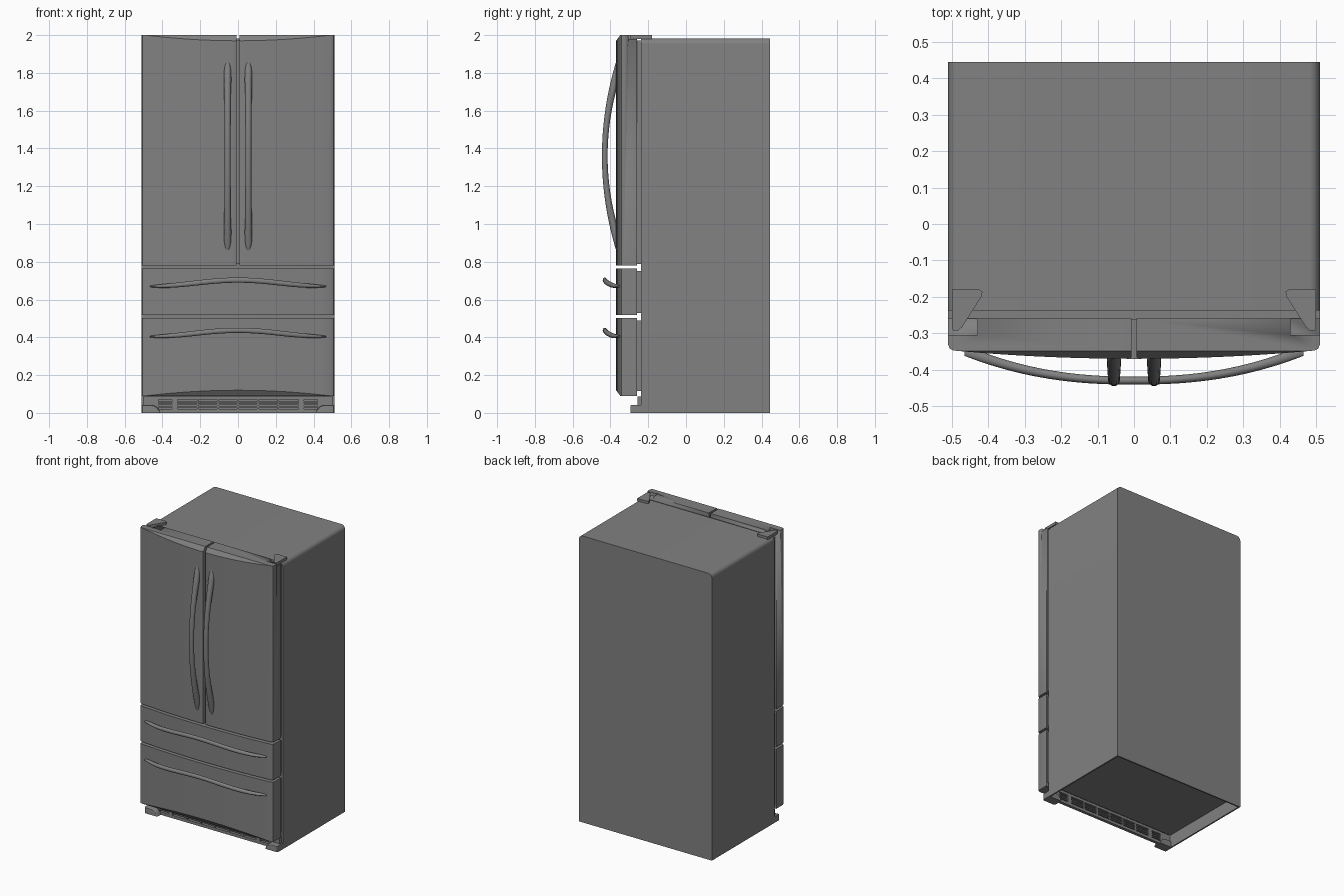
import bpy, bmesh, math
from mathutils import Vector

if "Cube" in bpy.data.objects:
    bpy.data.objects.remove(bpy.data.objects["Cube"])

grey = bpy.data.materials.new("appliance_grey")
grey.diffuse_color = (0.22, 0.22, 0.22, 1)
grey.use_nodes = True
grey.node_tree.nodes["Principled BSDF"].inputs["Base Color"].default_value = grey.diffuse_color


def finish(name, bm, angle=30):
    bmesh.ops.recalc_face_normals(bm, faces=bm.faces)
    mesh = bpy.data.meshes.new(name)
    bm.to_mesh(mesh)
    bm.free()
    mesh.materials.append(grey)
    ob = bpy.data.objects.new(name, mesh)
    bpy.context.collection.objects.link(ob)
    bpy.ops.object.select_all(action='DESELECT')
    ob.select_set(True)
    bpy.context.view_layer.objects.active = ob
    bpy.ops.object.shade_smooth_by_angle(angle=math.radians(angle))
    return ob


def prism_bm(pts, lo, hi, axis):
    """Extrude a 2D outline along y (points are x,z) or along z (points are x,y)."""
    bm = bmesh.new()
    place = (lambda p, h: (p[0], h, p[1])) if axis == 'Y' else (lambda p, h: (p[0], p[1], h))
    a = [bm.verts.new(place(p, lo)) for p in pts]
    b = [bm.verts.new(place(p, hi)) for p in pts]
    bm.faces.new(a)
    bm.faces.new(b[::-1])
    for i in range(len(pts)):
        j = (i + 1) % len(pts)
        bm.faces.new((a[i], a[j], b[j], b[i]))
    return bm


def box_into(bm, x0, x1, y0, y1, z0, z1):
    vs = bmesh.ops.create_cube(bm, size=1)['verts']
    for v in vs:
        v.co = Vector(((x0 + x1) / 2 + v.co.x * (x1 - x0),
                       (y0 + y1) / 2 + v.co.y * (y1 - y0),
                       (z0 + z1) / 2 + v.co.z * (z1 - z0)))


def box(name, *dims):
    bm = bmesh.new()
    box_into(bm, *dims)
    return finish(name, bm)


def loft(name, rings):
    """Skin a list of closed rings into a capped tube."""
    bm = bmesh.new()
    loops = [[bm.verts.new(p) for p in r] for r in rings]
    for a, b in zip(loops, loops[1:]):
        for i in range(len(a)):
            j = (i + 1) % len(a)
            bm.faces.new((a[i], a[j], b[j], b[i]))
    bm.faces.new(loops[0])
    bm.faces.new(loops[-1][::-1])
    return finish(name, bm, 50)


# Cabinet: inverted U outline with rounded top corners, hollow underneath
R, W, H = 0.03, 0.51, 1.983
side = [(W - 0.01, 0.09), (W - 0.01, 0), (W, 0)]
side += [(W - R + R * math.cos(a), H - R + R * math.sin(a))
         for a in [math.pi / 2 * i / 8 for i in range(9)]]
cabinet = side + [(-x, z) for x, z in reversed(side)]
finish("cabinet", prism_bm(cabinet, -0.238, 0.445, 'Y'))
box("cabinet_back_skirt", -0.5, 0.5, 0.435, 0.445, 0, 0.09)

# Door seals, set back a little from the sides
for name, z0, z1 in (("door_seal", 0.787, 1.972), ("upper_drawer_seal", 0.53, 0.75),
                     ("lower_drawer_seal", 0.115, 0.49)):
    box(name, -0.5, 0.5, -0.262, -0.237, z0, z1)


# Bowed door and drawer fronts
def front_y(x):
    return -0.37 + 0.023 * (x / 0.5) ** 2


def front_outline(x0, x1):
    def corner(x, s, r):
        y = front_y(x)
        return [(x, y + r), (x - s * 0.3 * r, y + 0.3 * r), (x - s * r, front_y(x - s * r))]
    r0, r1 = [0.014 if abs(x) > 0.5 else 0.006 for x in (x0, x1)]
    n = 20
    xs = [x0 + r0 + (x1 - x0 - r0 - r1) * i / n for i in range(1, n)]
    return ([(x0, -0.26)] + corner(x0, -1, r0) + [(x, front_y(x)) for x in xs]
            + corner(x1, 1, r1)[::-1] + [(x1, -0.26)])


def panel(name, x0, x1, z0, z1, slant=0):
    """Bowed panel; slant +1 / -1 shaves the top / bottom front edge."""
    bm = prism_bm(front_outline(x0, x1), z0, z1, 'Z')
    if slant:
        edge = z1 if slant > 0 else z0
        cut = bmesh.ops.bisect_plane(bm, geom=bm.verts[:] + bm.edges[:] + bm.faces[:],
                                     plane_co=(0, -0.348, edge),
                                     plane_no=(0, -0.03, slant * 0.022), clear_outer=True)
        bmesh.ops.holes_fill(bm, edges=[e for e in cut['geom_cut']
                                        if isinstance(e, bmesh.types.BMEdge)])
    return finish(name, bm)


panel("upper_drawer", -0.51, 0.51, 0.518, 0.765)
panel("lower_drawer", -0.51, 0.51, 0.09, 0.503, -1)

for label, s in (("left", -1), ("right", 1)):
    x0, x1 = sorted((s * 0.007, s * 0.51))
    door = panel(label + "_door", x0, x1, 0.78, 2.0, 1)

    # Notch in the door top for the hinge
    n0, n1 = sorted((s * 0.43, s * 0.55))
    cutter = box("notch_cutter", n0, n1, -0.305, -0.2, 1.98, 2.1)
    cutter.hide_render = True
    mod = door.modifiers.new("notch", 'BOOLEAN')
    mod.operation, mod.solver, mod.object = 'DIFFERENCE', 'EXACT', cutter
    bpy.context.view_layer.objects.active = door
    bpy.ops.object.modifier_apply(modifier=mod.name)
    bpy.data.objects.remove(cutter)

    # Hinge cover
    hinge = [(0.5, -0.18), (0.425, -0.18), (0.416, -0.186), (0.418, -0.198),
             (0.472, -0.283), (0.484, -0.293), (0.496, -0.293), (0.5, -0.285)]
    finish(label + "_hinge_cover", prism_bm([(s * x, y) for x, y in hinge], 1.98, 2.0, 'Z'))

    # Upright bowed handle, fading into the door at both ends
    rings = []
    for i in range(41):
        u = -math.cos(math.pi * i / 40)
        dz = 0.51 * u
        outer = -0.367 - 0.078 * (1 - u * u)
        inner = min(-0.355, -0.415 + 0.045 * (dz / 0.345) ** 2)
        half = 0.003 + (0.013 + 0.006 * u * u) * (1 - u ** 16)
        rings.append([(s * 0.055 + half * math.cos(a),
                       (outer + inner) / 2 + (outer - inner) / 2 * math.sin(a),
                       1.36 + dz) for a in [math.tau * k / 16 for k in range(16)]])
    loft(label + "_door_handle", rings)

    # Front foot
    foot = [(0.51, 0), (0.51, 0.042), (0.455, 0.042), (0.435, 0.036), (0.42, 0.02), (0.412, 0)]
    bm = prism_bm([(s * x, z) for x, z in foot], -0.295, -0.23, 'Y')
    edges = [e for e in bm.edges if all(v.co.y < -0.29 for v in e.verts)
             and any(v.co.z > 0.01 for v in e.verts)]
    bmesh.ops.bevel(bm, geom=edges, offset=0.008, segments=3, affect='EDGES', profile=0.5)
    finish(label + "_foot", bm)

# Drawer handles: bars that sweep out and up in the middle
for name, base in (("upper_drawer_handle", 0.67), ("lower_drawer_handle", 0.404)):
    rings = []
    for i in range(49):
        u = -math.cos(math.pi * i / 48)
        y = -0.43 + 0.083 * abs(u) ** 2.3
        z = base + 0.033 * (0.5 + 0.5 * math.cos(math.pi * u))
        ry = 0.011 + 0.004 * u * u
        rz = 0.004 + 0.010 * (1 - u ** 6)
        rings.append([(0.465 * u, y + ry * math.cos(a), z + rz * math.sin(a))
                      for a in [math.tau * k / 14 for k in range(14)]])
    loft(name, rings)

# Base grille: rails, posts and thin slats, open into the hollow base
bm = bmesh.new()
Y0, Y1 = -0.258, -0.237
box_into(bm, -0.5, 0.5, Y0, Y1, 0, 0.02)
box_into(bm, -0.5, 0.5, Y0, Y1, 0.07, 0.088)
for s in (-1, 1):
    for a, b in ((0.32, 0.35), (0.42, 0.5)):
        x0, x1 = sorted((s * a, s * b))
        box_into(bm, x0, x1, Y0, Y1, 0.02, 0.07)
for i in range(1, 6):
    x = -0.32 + 0.64 * i / 6
    box_into(bm, x - 0.005, x + 0.005, Y0, Y1, 0.02, 0.07)
for z in (0.0325, 0.045, 0.0575):
    box_into(bm, -0.42, 0.42, Y0 + 0.003, Y1 - 0.003, z - 0.0035, z + 0.0035)
finish("base_grille", bm)
